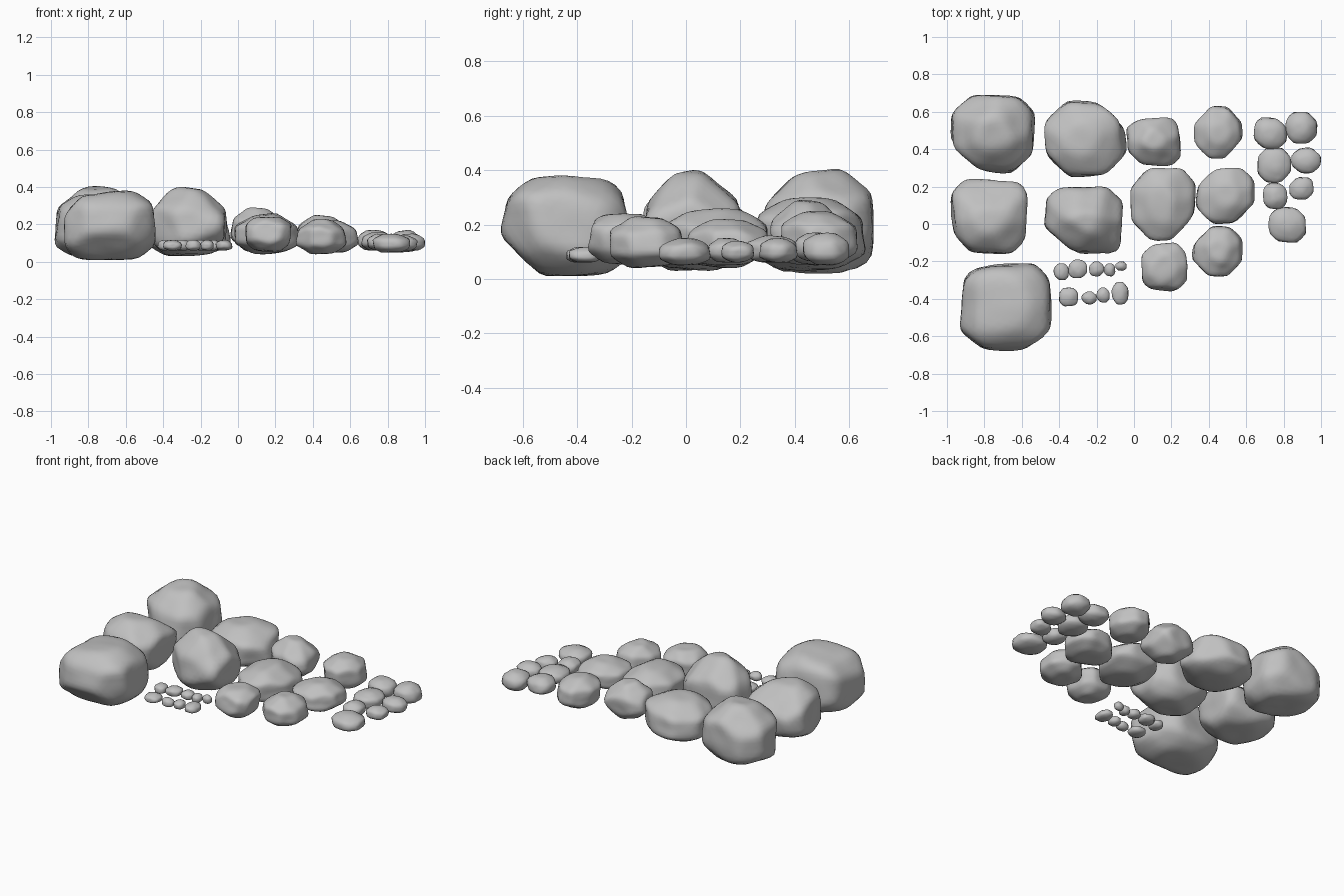
import bpy, bmesh, math, random
from mathutils import Vector, noise

if "Cube" in bpy.data.objects:
    bpy.data.objects.remove(bpy.data.objects["Cube"], do_unlink=True)

# One plain stone material
stone_grey = bpy.data.materials.new("stone_grey")
stone_grey.use_nodes = True
colour = (0.53, 0.53, 0.53, 1)
stone_grey.diffuse_color = colour
bsdf = next(n for n in stone_grey.node_tree.nodes if n.type == "BSDF_PRINCIPLED")
bsdf.inputs["Base Color"].default_value = colour
bsdf.inputs["Roughness"].default_value = 0.8


def direction(azimuth, elevation):
    a, e = math.radians(azimuth), math.radians(elevation)
    return Vector((math.cos(a) * math.cos(e), math.sin(a) * math.cos(e), math.sin(e)))


def facet_planes(rng, corners, top, low):
    """Planes that chisel a rock: six sides, four upright corners, two sloping rings."""
    planes = []
    for k in range(4):
        planes.append((direction(k * 90 + rng.uniform(-5, 5), rng.uniform(-8, 8)), 1))
        planes.append((direction(k * 90 + 45, rng.uniform(-5, 5)), corners[k]))
    for sign in (1, -1):
        planes.append((direction(rng.uniform(0, 360), sign * rng.uniform(80, 88)), 1))
        reach = top if sign > 0 else low
        turn = rng.uniform(0, 45)
        for k in range(7):
            tilt = sign * rng.uniform(38, 52)
            planes.append((direction(turn + k * 360 / 7, tilt), reach * rng.uniform(0.95, 1.07)))
    return planes


def make_rock(name, box, corners, top, low, detail, seed, cuts=()):
    """Softly faceted rock that fills box = (x0, x1, y0, y1, z0, z1)."""
    rng = random.Random(seed)
    planes = facet_planes(rng, corners, top, low)
    planes += [(direction(azimuth, tilt), reach) for azimuth, tilt, reach in cuts]
    offset = Vector((seed * 3.7, seed * 1.3, 0))
    hardness = 22
    bm = bmesh.new()
    bmesh.ops.create_icosphere(bm, subdivisions=detail, radius=1)
    for v in bm.verts:
        d = v.co.normalized()
        total = sum((max(0, d.dot(n)) / reach) ** hardness for n, reach in planes)
        v.co = d * total ** (-1 / hardness) * (1 + 0.035 * noise.noise(d * 2 + offset))
    # Fit the rock to its bounds
    for axis in range(3):
        values = [v.co[axis] for v in bm.verts]
        small, size = min(values), max(values) - min(values)
        start, end = box[axis * 2], box[axis * 2 + 1]
        for v in bm.verts:
            v.co[axis] = start + (v.co[axis] - small) / size * (end - start)
    centre = Vector([(box[i] + box[i + 1]) / 2 for i in (0, 2, 4)])
    bmesh.ops.translate(bm, verts=bm.verts, vec=-centre)
    for face in bm.faces:
        face.smooth = True
    mesh = bpy.data.meshes.new(name)
    bm.to_mesh(mesh)
    bm.free()
    mesh.materials.append(stone_grey)
    rock = bpy.data.objects.new(name, mesh)
    rock.location = centre
    bpy.context.collection.objects.link(rock)


# Boulders: bounds, upright corner distances, top and bottom slope distances, extra cuts
boulders = {
    "boulder_back_right": ((-.98, -.53, .27, .69, .02, .405), (1.13, 1.1, .94, 1.1), 1.03, 1.25,
                           [(180, 45, .97), (270, 45, .97)]),
    "boulder_back_middle": ((-.48, -.04, .25, .66, .03, .30), (.95, 1.03, .98, 1.03), 1.02, 1.1, []),
    "boulder_peaked": ((-.48, -.06, -.16, .20, .03, .40), (1.15, 1.15, .9, 1.3), .91, 1.12, []),
    "boulder_side": ((-.98, -.57, -.16, .24, .03, .36), (1.25, 1.2, 1.05, 1.18), 1.03, 1.15,
                     [(90, 45, .85)]),
    "boulder_front": ((-.93, -.44, -.68, -.21, .01, .38), (1.18, 1.15, 1.1, 1.04), 1.2, 1.13,
                      [(270, -40, .93), (270, 45, 1.1), (180, 35, 1.05)]),
}
for i, (name, (box, corners, top, low, cuts)) in enumerate(boulders.items()):
    make_rock(name, box, corners, top, low, 4, i + 1, cuts)

# Medium stones: bounds, upright corner distances and top slope distance
stones = [
    ((-.04, .25, .31, .57, .05, .29), (1.25, 1.15, 1, 1.2), .98),
    ((-.02, .33, -.09, .30, .04, .26), (1.16, 1.02, 1.02, .92), .99),
    ((.04, .285, -.36, -.10, .05, .24), (1.12, 1.07, 1.16, 1.14), 1.07),
    ((.32, .58, .35, .63, .05, .25), (.97, .94, .98, .9), .99),
    ((.33, .645, 0, .30, .05, .22), (1.15, .95, 1.04, .92), .98),
    ((.31, .58, -.28, -.01, .04, .23), (1.07, .9, .98, 1.02), .98),
]
for i, (box, corners, top) in enumerate(stones):
    make_rock(f"stone_{i + 1}", box, corners, top, 1.08, 4, i + 20)

# Small cobbles
cobbles = [
    (.64, .82, .40, .57, .06, .17), (.81, .98, .43, .60, .05, .17),
    (.66, .84, .22, .41, .06, .16), (.84, 1, .27, .41, .06, .15),
    (.69, .82, .08, .22, .06, .15), (.83, .96, .13, .25, .06, .14),
    (.72, .92, -.10, .09, .05, .15),
]
# Pebbles share one height band
pebbles = [
    (-.43, -.35, -.30, -.21), (-.35, -.25, -.29, -.19), (-.24, -.16, -.28, -.20),
    (-.16, -.10, -.28, -.21), (-.10, -.04, -.25, -.20), (-.40, -.30, -.44, -.34),
    (-.28, -.20, -.43, -.36), (-.20, -.13, -.42, -.34), (-.12, -.03, -.43, -.31),
]
pebbles = [p + (.06, .117) for p in pebbles]

rng = random.Random(8)
for kind, boxes in (("cobble", cobbles), ("pebble", pebbles)):
    for i, box in enumerate(boxes):
        corners = [rng.uniform(.95, 1.15) for _ in range(4)]
        make_rock(f"{kind}_{i + 1}", box, corners, 1.01, 1.08, 3, rng.randint(30, 99))
